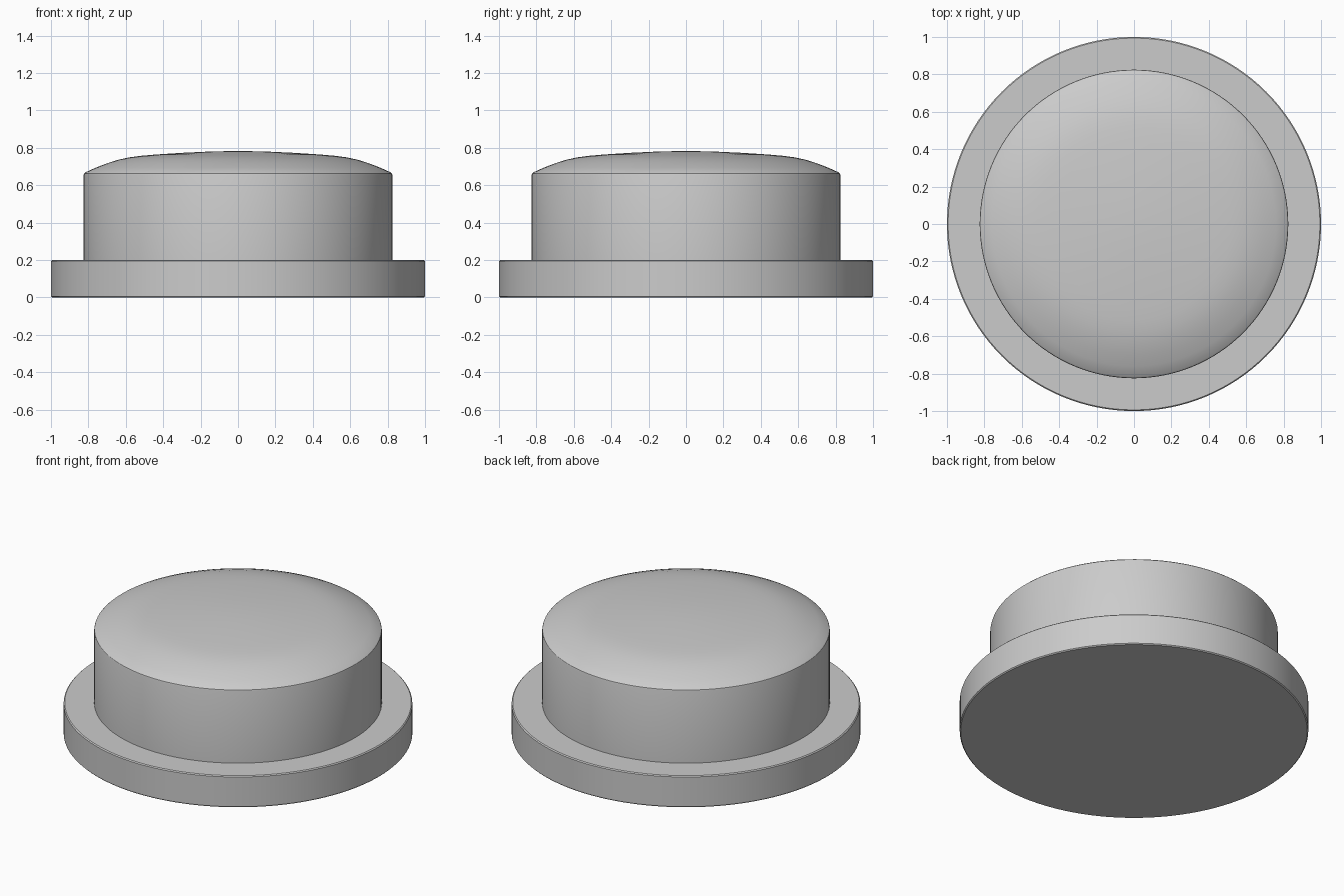
import bpy, bmesh, math

if "Cube" in bpy.data.objects:
    bpy.data.objects.remove(bpy.data.objects["Cube"])

SEGMENTS = 128


def lathe(name, profile):
    """Spin an (r, z) profile, listed bottom to top, around the z axis."""
    bm = bmesh.new()
    verts = [bm.verts.new((r, 0, z)) for r, z in profile]
    edges = [bm.edges.new(pair) for pair in zip(verts, verts[1:])]
    bmesh.ops.spin(bm, geom=verts + edges, cent=(0, 0, 0), axis=(0, 0, 1),
                   angle=math.tau, steps=SEGMENTS, use_duplicate=False)
    bmesh.ops.remove_doubles(bm, verts=bm.verts, dist=1e-4)
    bmesh.ops.recalc_face_normals(bm, faces=bm.faces)
    mesh = bpy.data.meshes.new(name)
    bm.to_mesh(mesh)
    bm.free()
    obj = bpy.data.objects.new(name, mesh)
    bpy.context.collection.objects.link(obj)
    bpy.ops.object.select_all(action='DESELECT')
    obj.select_set(True)
    bpy.context.view_layer.objects.active = obj
    bpy.ops.object.shade_smooth_by_angle(angle=math.radians(30))
    return obj


# Flat round flange with slightly softened rims
lathe("base_flange", [(0, 0), (0.994, 0), (1, 0.006),
                      (1, 0.194), (0.994, 0.2), (0, 0.2)])

# Push cap: straight wall, small rounded rim, shallow dome
lathe("button_cap", [(0, 0.19), (0.825, 0.19), (0.825, 0.655), (0.823, 0.662),
                     (0.815, 0.669), (0.76, 0.694), (0.70, 0.717),
                     (0.64, 0.736), (0.58, 0.749), (0.52, 0.757),
                     (0.44, 0.764), (0.30, 0.773), (0.15, 0.780), (0, 0.783)])
